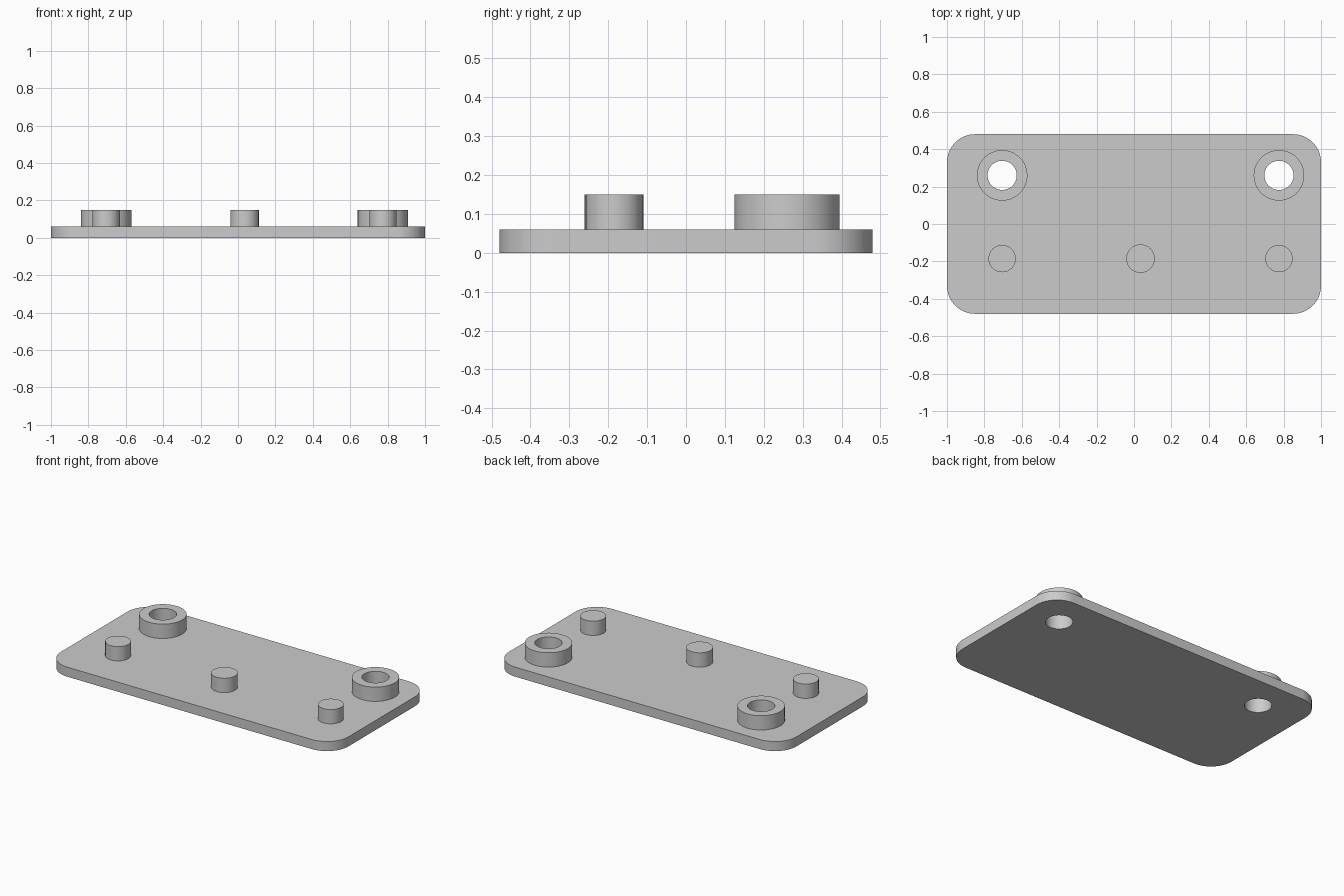
import bpy
import bmesh
from math import cos, sin, pi, radians

cube = bpy.data.objects.get("Cube")
if cube:
    bpy.data.objects.remove(cube, do_unlink=True)

# Main dimensions
HALF_X, HALF_Y, CORNER = 1.0, 0.48, 0.15
PLATE_TOP, PART_TOP = 0.06, 0.15
LEFT_X, RIGHT_X = 0.775, -0.705
MID_X = (LEFT_X + RIGHT_X) / 2
RING_Y, PEG_Y = 0.26, -0.185
RING_R, HOLE_R = 0.135, 0.078

grey = bpy.data.materials.new("plain grey")
grey.use_nodes = True
grey.diffuse_color = (0.6, 0.6, 0.6, 1)
grey.node_tree.nodes["Principled BSDF"].inputs["Base Color"].default_value = (0.6, 0.6, 0.6, 1)


def circle(x, y, r, n=64):
    return [(x + r * cos(2 * pi * i / n), y + r * sin(2 * pi * i / n)) for i in range(n)]


def rounded_rectangle(hx, hy, r, n=16):
    points = []
    for quarter, (sx, sy) in enumerate([(1, 1), (-1, 1), (-1, -1), (1, -1)]):
        for i in range(n + 1):
            a = (quarter + i / n) * pi / 2
            points.append((sx * (hx - r) + r * cos(a), sy * (hy - r) + r * sin(a)))
    return points


def extrude_outlines(name, outlines, z0, z1):
    """Extrude an outer outline; any further outlines become holes."""
    curve = bpy.data.curves.new(name, "CURVE")
    curve.dimensions = "2D"
    curve.fill_mode = "BOTH"
    curve.extrude = (z1 - z0) / 2
    for outline in outlines:
        spline = curve.splines.new("POLY")
        spline.points.add(len(outline) - 1)
        for point, (x, y) in zip(spline.points, outline):
            point.co = (x, y, 0, 1)
        spline.use_cyclic_u = True
    obj = bpy.data.objects.new(name, curve)
    bpy.context.collection.objects.link(obj)
    obj.location.z = (z0 + z1) / 2

    bpy.ops.object.select_all(action="DESELECT")
    obj.select_set(True)
    bpy.context.view_layer.objects.active = obj
    bpy.ops.object.convert(target="MESH")
    obj = bpy.context.view_layer.objects.active

    # Weld caps to walls
    bm = bmesh.new()
    bm.from_mesh(obj.data)
    bmesh.ops.remove_doubles(bm, verts=bm.verts, dist=0.0001)
    bmesh.ops.recalc_face_normals(bm, faces=bm.faces)
    bm.to_mesh(obj.data)
    bm.free()
    obj.data.materials.clear()
    obj.data.materials.append(grey)
    bpy.ops.object.shade_smooth_by_angle(angle=radians(30))
    return obj


# Base plate with two through holes
holes = [circle(x, RING_Y, HOLE_R) for x in (LEFT_X, RIGHT_X)]
extrude_outlines("base_plate", [rounded_rectangle(HALF_X, HALF_Y, CORNER)] + holes, 0, PLATE_TOP)

# Raised collars around the holes
for side, x in (("left", LEFT_X), ("right", RIGHT_X)):
    extrude_outlines(side + "_collar", [circle(x, RING_Y, RING_R), circle(x, RING_Y, HOLE_R)],
                     PLATE_TOP, PART_TOP)

# Solid pegs along the front
for side, x, r in (("left", LEFT_X, 0.073), ("middle", MID_X, 0.076), ("right", RIGHT_X, 0.073)):
    extrude_outlines(side + "_peg", [circle(x, PEG_Y, r)], PLATE_TOP, PART_TOP)
